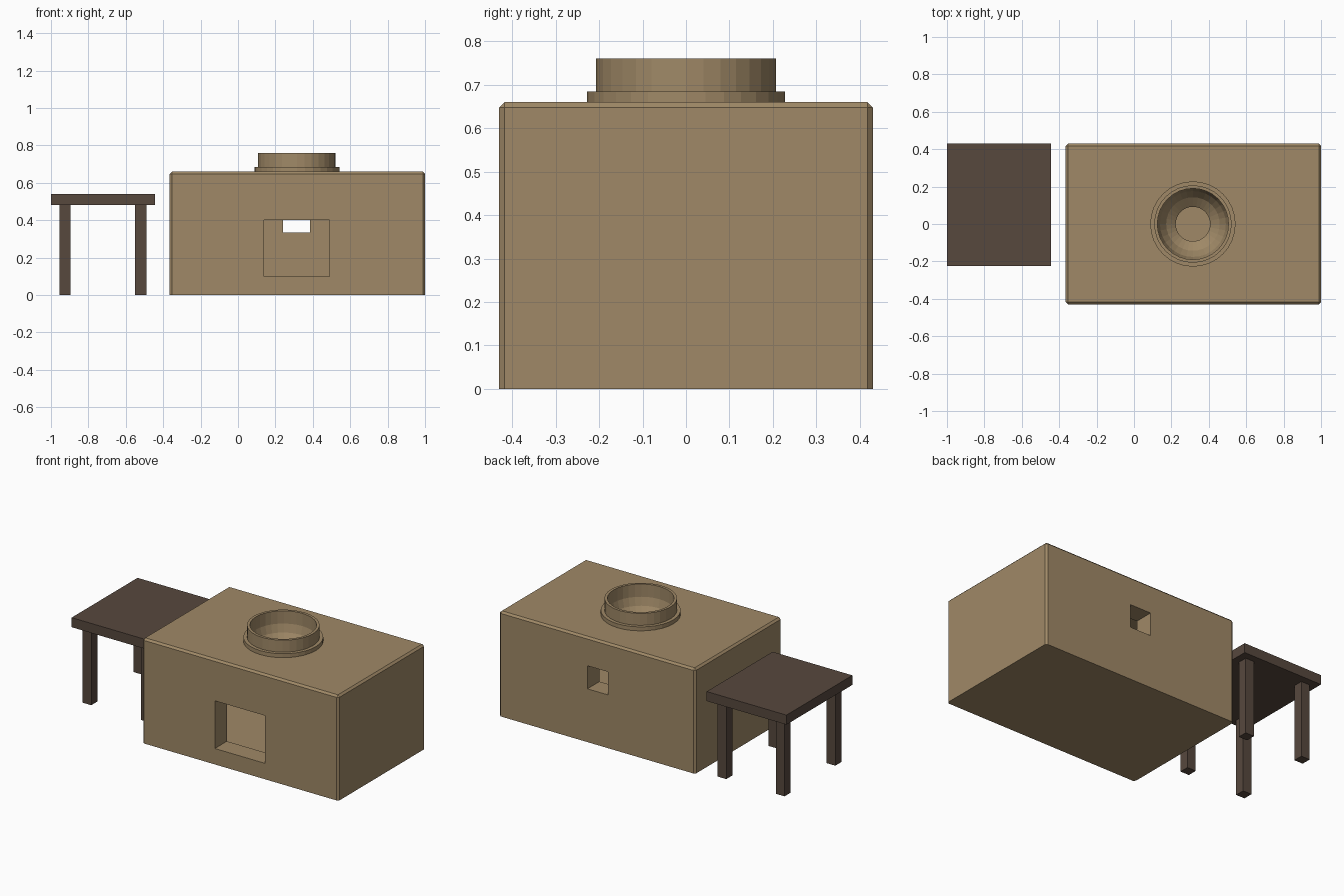
import bpy, bmesh, math

if "Cube" in bpy.data.objects:
    bpy.data.objects.remove(bpy.data.objects["Cube"])


def material(name, rgb):
    m = bpy.data.materials.new(name)
    m.diffuse_color = (*rgb, 1)
    m.use_nodes = True
    m.node_tree.nodes["Principled BSDF"].inputs["Base Color"].default_value = m.diffuse_color
    return m


CLAY = material("clay", (0.35, 0.25, 0.135))
WOOD = material("dark wood", (0.095, 0.065, 0.048))


def finish(name, bm, mat):
    bmesh.ops.recalc_face_normals(bm, faces=bm.faces)
    me = bpy.data.meshes.new(name)
    bm.to_mesh(me)
    bm.free()
    me.materials.append(mat)
    ob = bpy.data.objects.new(name, me)
    bpy.context.collection.objects.link(ob)
    return ob


def box(name, lo, hi, mat, chamfer=0):
    bm = bmesh.new()
    bmesh.ops.create_cube(bm, size=1)
    for v in bm.verts:
        v.co = [lo[i] if v.co[i] < 0 else hi[i] for i in range(3)]
    if chamfer:  # every edge except those on the ground
        edges = [e for e in bm.edges if max(v.co.z for v in e.verts) > 0.01]
        bmesh.ops.bevel(bm, geom=edges, offset=chamfer, segments=1, affect='EDGES')
    return finish(name, bm, mat)


def lathe(name, profile, centre, mat, steps=32):
    # closed (radius, height) outline turned around the vertical axis
    bm = bmesh.new()
    rings = []
    for k in range(steps):
        a = math.tau * k / steps
        rings.append([bm.verts.new((centre[0] + r * math.cos(a),
                                    centre[1] + r * math.sin(a), z)) for r, z in profile])
    n = len(profile)
    for k in range(steps):
        p, q = rings[k], rings[(k + 1) % steps]
        for i in range(n):
            j = (i + 1) % n
            bm.faces.new((p[i], p[j], q[j], q[i]))
    return finish(name, bm, mat)


def cut(target, cutter):
    mod = target.modifiers.new("cut", 'BOOLEAN')
    mod.operation = 'DIFFERENCE'
    mod.solver = 'EXACT'
    mod.object = cutter
    bpy.context.view_layer.objects.active = target
    bpy.ops.object.modifier_apply(modifier=mod.name)
    bpy.data.objects.remove(cutter)


# Hollow oven body with fire opening, rear vent and burner hole
HOLE = (0.315, 0)
body = box("oven_body", (-0.365, -0.43, 0), (1, 0.43, 0.66), CLAY, 0.012)
cut(body, box("cavity", (-0.245, -0.31, 0.06), (0.88, 0.31, 0.54), CLAY))
cut(body, box("fire_opening", (0.14, -0.6, 0.10), (0.49, -0.25, 0.40), CLAY))
cut(body, box("rear_vent", (0.24, 0.25, 0.335), (0.385, 0.6, 0.48), CLAY))

bm = bmesh.new()
bmesh.ops.create_cone(bm, cap_ends=True, segments=32, radius1=0.2, radius2=0.2, depth=0.3)
bmesh.ops.translate(bm, verts=bm.verts, vec=(*HOLE, 0.65))
cut(body, finish("burner_hole", bm, CLAY))

# Raised burner collar with a bowl narrowing into the cavity
lathe("burner_collar", [(0.228, 0.65), (0.228, 0.685), (0.207, 0.685), (0.207, 0.76),
                        (0.19, 0.76), (0.19, 0.68), (0.176, 0.63), (0.143, 0.58),
                        (0.092, 0.54), (0.2, 0.54), (0.2, 0.65)], HOLE, CLAY)

# Side table
box("table_top", (-1, -0.225, 0.48), (-0.445, 0.43, 0.54), WOOD)
for x, side in ((-0.955, "left"), (-0.55, "right")):
    for y, end in ((-0.18, "front"), (0.325, "back")):
        box(f"table_leg_{end}_{side}", (x, y, 0), (x + 0.06, y + 0.06, 0.48), WOOD)
